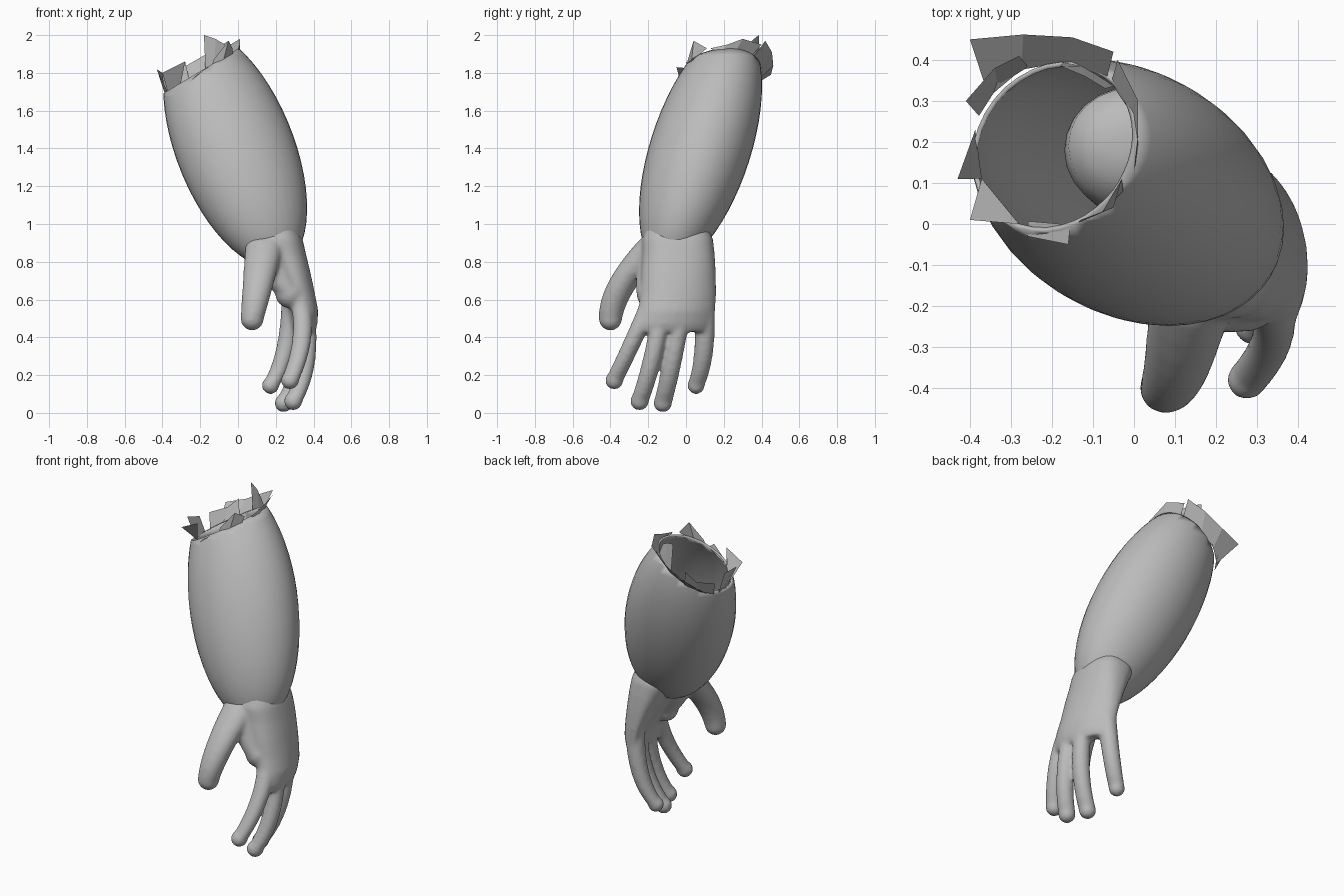
import bpy, bmesh
from math import sin, cos, pi, radians, copysign
from mathutils import Vector, Matrix

cube = bpy.data.objects.get("Cube")
if cube:
    bpy.data.objects.remove(cube, do_unlink=True)

grey = bpy.data.materials.new("plain grey")
grey.use_nodes = True
colour = (0.5, 0.5, 0.5, 1)
grey.diffuse_color = colour
grey.node_tree.nodes["Principled BSDF"].inputs["Base Color"].default_value = colour


def finish(bm, name, smooth=True):
    mesh = bpy.data.meshes.new(name)
    for face in bm.faces:
        face.smooth = smooth
    bm.to_mesh(mesh)
    bm.free()
    mesh.materials.append(grey)
    obj = bpy.data.objects.new(name, mesh)
    bpy.context.collection.objects.link(obj)
    return obj


def loft(bm, stations, sides=24, power=1):
    """Closed tube of level ovals: (x, y, z, half width x, half width y, bow).
    Bow curls the oval towards -x, most at its +y end; low power squares it."""
    rings = []
    for x, y, z, rx, ry, bow in stations:
        ring = []
        for i in range(sides):
            c, s = (copysign(abs(f(2 * pi * i / sides)) ** power, f(2 * pi * i / sides))
                    for f in (cos, sin))
            curl = bow * (0.4 * s + 0.6 * s * s)
            ring.append(bm.verts.new((x + rx * c - curl, y + ry * s, z)))
        rings.append(ring)
    for a, b in zip(rings, rings[1:]):
        for i in range(sides):
            j = (i + 1) % sides
            bm.faces.new((a[j], a[i], b[i], b[j]))
    bm.faces.new(rings[0])
    bm.faces.new(rings[-1][::-1])


def digit(bm, points, r0, r1, steps=8):
    """Rounded finger: a chain of stations along a curve, with a ball tip."""
    a, b, c = (Vector(p) for p in points)
    ctrl = 2 * b - (a + c) / 2          # curve passes through the middle point
    stations = []
    for i in range(steps + 1):
        t = i / steps
        p = a * (1 - t) ** 2 + ctrl * 2 * t * (1 - t) + c * t * t
        r = r0 + (r1 - r0) * t
        stations.append((*p, r, r, 0))
    loft(bm, stations, 16)
    bmesh.ops.create_icosphere(bm, subdivisions=3, radius=r1,
                               matrix=Matrix.Translation(c))


# Swollen sleeve: leaning ellipsoid, cut open at the top, with an inner wall
bm = bmesh.new()
lean = Matrix(((0.33, 0, -0.19, -0.015),
               (0, 0.277, 0.171, 0.077),
               (0, 0, 0.632, 1.4),
               (0, 0, 0, 1)))
bmesh.ops.create_uvsphere(bm, u_segments=40, v_segments=28, radius=1, matrix=lean)
bmesh.ops.bisect_plane(bm, geom=bm.verts[:] + bm.edges[:] + bm.faces[:],
                       plane_co=(-0.19, 0.2, 1.815), plane_no=(-0.6, 0, 1),
                       clear_outer=True)
wall = finish(bm, "sleeve").modifiers.new("inner wall", "SOLIDIFY")
wall.thickness = 0.012
wall.offset = -1

# Forearm stump inside the sleeve
bm = bmesh.new()
loft(bm, [(0.2, -0.045, 0.97, 0.1, 0.12, 0),
          (0.05, 0.12, 1.25, 0.15, 0.15, 0),
          (0, 0.18, 1.43, 0.17, 0.155, 0),
          (-0.01, 0.19, 1.5, 0.15, 0.14, 0),
          (-0.015, 0.195, 1.54, 0.1, 0.09, 0),
          (-0.015, 0.195, 1.555, 0.04, 0.04, 0)])
bmesh.ops.recalc_face_normals(bm, faces=bm.faces[:])
finish(bm, "forearm")


# Torn strips round the opening: each is (angle on the rim, outer point)
def rim(angle):
    a = radians(angle)
    x = 0.2 * cos(a)
    return (x - 0.19, 0.195 + 0.2 * sin(a), 1.805 + 0.6 * x)


strips = [
    [(145, (-0.4, 0.45, 1.79)), (115, (-0.27, 0.462, 1.84)),
     (85, (-0.15, 0.455, 1.91)), (52, (-0.05, 0.42, 1.97))],
    [(48, (-0.04, 0.4, 1.95)), (20, (0.01, 0.3, 1.98)), (0, (0.01, 0.22, 1.95)),
     (-15, (0, 0.13, 1.93))],
    [(160, (-0.41, 0.3, 1.78)), (135, (-0.34, 0.38, 1.8)), (110, (-0.28, 0.41, 1.86))],
    [(170, (-0.4, 0.19, 1.8)), (205, (-0.43, 0.11, 1.82))],
    [(205, (-0.4, 0.01, 1.8)), (235, (-0.28, 0, 1.86))],
    [(250, (-0.26, -0.03, 1.75)), (280, (-0.16, -0.05, 1.83))],
    [(285, (-0.13, 0.01, 1.87)), (305, (-0.05, 0.04, 1.97)), (325, (-0.03, 0.11, 1.93))],
    [(45, (-0.07, 0.33, 1.95)), (70, (-0.12, 0.36, 1.98)), (85, (-0.18, 0.385, 2.0))],
]
bm = bmesh.new()
for strip in strips:
    pairs = [(bm.verts.new(rim(a)), bm.verts.new(tip)) for a, tip in strip]
    for (a, b), (c, d) in zip(pairs, pairs[1:]):
        bm.faces.new((a, b, d, c))
finish(bm, "torn_edge", smooth=False)

# Hand: cupped palm, heel of the thumb and fingers fused into one skin
bm = bmesh.new()
loft(bm, [(0.195, -0.045, 0.98, 0.12, 0.165, 0),
          (0.2, -0.045, 0.92, 0.142, 0.188, 0),
          (0.235, -0.04, 0.84, 0.125, 0.192, 0.015),
          (0.28, -0.04, 0.74, 0.103, 0.198, 0.04),
          (0.325, -0.04, 0.63, 0.08, 0.2, 0.065),
          (0.355, -0.05, 0.54, 0.066, 0.205, 0.08),
          (0.362, -0.065, 0.47, 0.054, 0.21, 0.085),
          (0.362, -0.07, 0.43, 0.04, 0.205, 0.085)], 32, 0.8)
digit(bm, [(0.18, -0.115, 0.93), (0.195, -0.165, 0.78), (0.275, -0.185, 0.63)], 0.115, 0.078)
digit(bm, [(0.335, -0.2, 0.56), (0.335, -0.285, 0.37), (0.275, -0.38, 0.172)], 0.053, 0.049)
digit(bm, [(0.355, -0.125, 0.56), (0.36, -0.18, 0.28), (0.292, -0.246, 0.062)], 0.051, 0.05)
digit(bm, [(0.35, -0.02, 0.56), (0.335, -0.07, 0.28), (0.242, -0.123, 0.052)], 0.051, 0.05)
digit(bm, [(0.285, 0.095, 0.58), (0.25, 0.094, 0.33), (0.172, 0.053, 0.145)], 0.056, 0.047)
digit(bm, [(0.145, -0.14, 0.92), (0.108, -0.33, 0.69), (0.075, -0.4, 0.497)], 0.105, 0.062)
bmesh.ops.recalc_face_normals(bm, faces=bm.faces[:])
hand = finish(bm, "hand")
fuse = hand.modifiers.new("fuse", "REMESH")
fuse.mode = "VOXEL"
fuse.voxel_size = 0.01
fuse.use_smooth_shade = True
soften = hand.modifiers.new("soften", "SMOOTH")
soften.factor = 0.5
soften.iterations = 14
